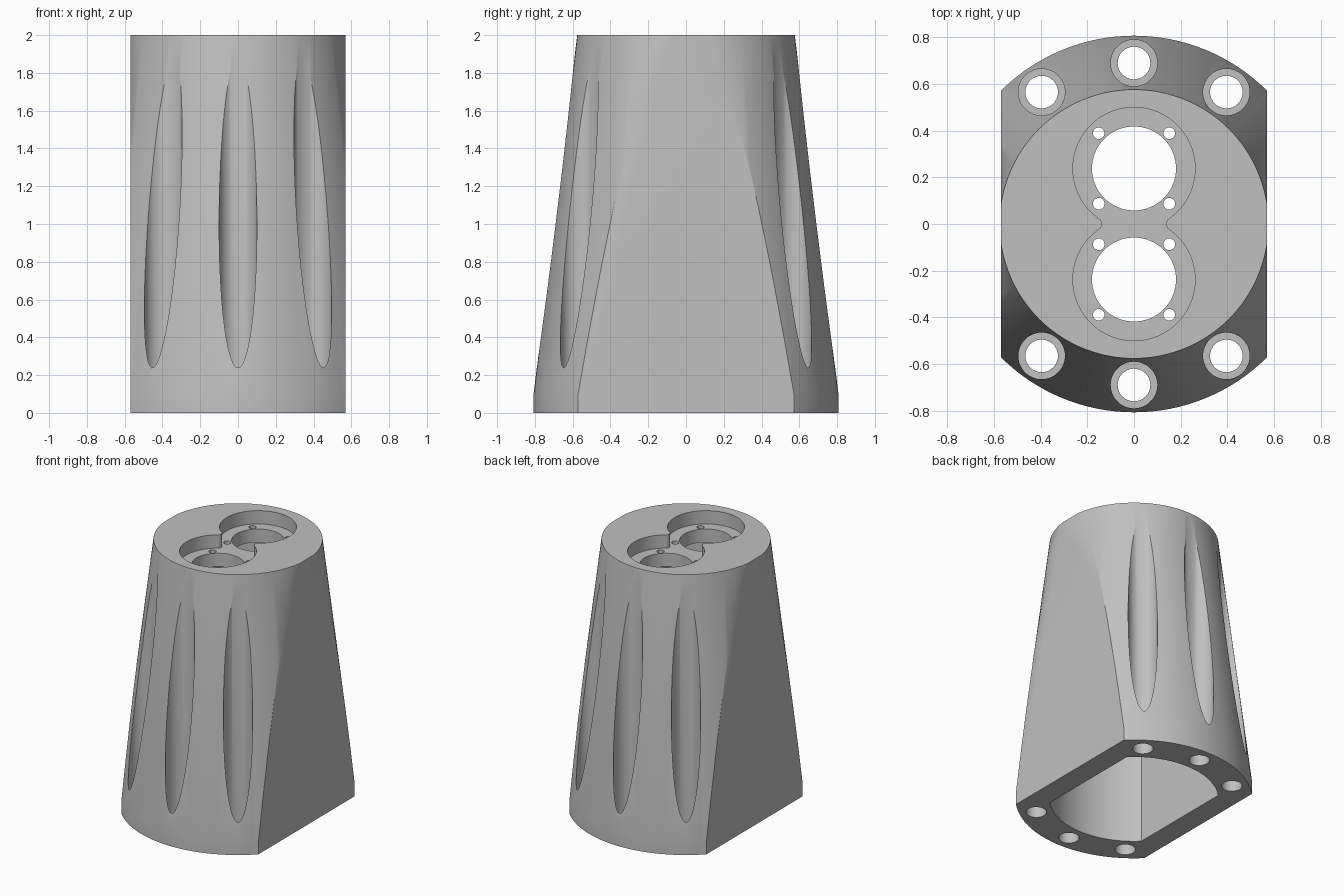
import bpy
import bmesh
from math import sin, cos, radians, atan2, degrees, pi

cube = bpy.data.objects.get("Cube")
if cube:
    bpy.data.objects.remove(cube, do_unlink=True)

BASE_R, TOP_R, HEIGHT = 0.807, 0.576, 2.0
FLAT_X = 0.57
BOLT_R = 0.69
PORT_Y = 0.238


def arc(cx, cy, r, start, end, steps):
    """Points along an arc, angles in degrees."""
    angles = [radians(start + (end - start) * i / steps) for i in range(steps + 1)]
    return [(cx + r * cos(a), cy + r * sin(a)) for a in angles]


def circle(cx, cy, r, steps):
    return arc(cx, cy, r, 0, 360, steps)[:-1]


def stack(name, layers):
    """Closed solid through equal-length outlines, given as (outline, z)."""
    bm = bmesh.new()
    rings = [[bm.verts.new((x, y, z)) for x, y in pts] for pts, z in layers]
    n = len(rings[0])
    for low, high in zip(rings, rings[1:]):
        for i in range(n):
            j = (i + 1) % n
            bm.faces.new((low[i], low[j], high[j], high[i]))
    bm.faces.new(list(reversed(rings[0])))
    bm.faces.new(rings[-1])
    bmesh.ops.recalc_face_normals(bm, faces=bm.faces)
    mesh = bpy.data.meshes.new(name)
    bm.to_mesh(mesh)
    bm.free()
    obj = bpy.data.objects.new(name, mesh)
    bpy.context.collection.objects.link(obj)
    return obj


def prism(name, outline, z0, z1):
    return stack(name, [(outline, z0), (outline, z1)])


def carve(target, cutter, operation='DIFFERENCE'):
    """Apply a boolean and discard the cutter."""
    cutter.hide_render = True
    mod = target.modifiers.new(cutter.name, 'BOOLEAN')
    mod.operation = operation
    mod.solver = 'EXACT'
    mod.object = cutter
    bpy.ops.object.select_all(action='DESELECT')
    bpy.context.view_layer.objects.active = target
    target.select_set(True)
    bpy.ops.object.modifier_apply(modifier=mod.name)
    bpy.data.objects.remove(cutter, do_unlink=True)


# Tapered housing with a short straight foot
housing = stack("housing", [
    (circle(0, 0, BASE_R, 128), 0),
    (circle(0, 0, BASE_R, 128), 0.1),
    (circle(0, 0, TOP_R, 128), HEIGHT),
])

# Two flat sides
slab = [(-FLAT_X, -1), (FLAT_X, -1), (FLAT_X, 1), (-FLAT_X, 1)]
carve(housing, prism("side_flats", slab, -1, 3), 'INTERSECT')

# Hollow inside, open at the bottom
cavity = arc(0, 0, 0.575, 45, 135, 48) + arc(0, 0, 0.575, 225, 315, 48)
carve(housing, prism("cavity", cavity, -0.2, 1.8))

# Bolt holes, whose tall clearance bores form the flutes
for side in (1, -1):
    for angle in (55, 90, 125):
        a = radians(angle * side)
        x, y = BOLT_R * cos(a), BOLT_R * sin(a)
        carve(housing, prism("flute", circle(x, y, 0.1, 48), 0.1, 2.2))
        carve(housing, prism("bolt_hole", circle(x, y, 0.07, 32), -0.2, 0.3))

# Figure-eight recess in the top, with a rounded neck
RECESS_R, NECK_R = 0.262, 0.028
reach = RECESS_R + NECK_R
neck_x = (reach ** 2 - PORT_Y ** 2) ** 0.5
t = degrees(atan2(PORT_Y, neck_x))
recess = (arc(0, PORT_Y, RECESS_R, -t, 180 + t, 72)
          + arc(-neck_x, 0, NECK_R, t, -t, 12)[1:-1]
          + arc(0, -PORT_Y, RECESS_R, 180 - t, 360 + t, 72)
          + arc(neck_x, 0, NECK_R, 180 + t, 180 - t, 12)[1:-1])
carve(housing, prism("recess", recess, HEIGHT - 0.1, 2.2))

# Two ports, each with four small screw holes
for y in (PORT_Y, -PORT_Y):
    carve(housing, prism("port", circle(0, y, 0.18, 64), 1.7, 2.2))
    for sx in (1, -1):
        for sy in (1, -1):
            hole = circle(sx * 0.151, y + sy * 0.151, 0.025, 20)
            carve(housing, prism("screw_hole", hole, 1.7, 2.2))

# Single grey finish
grey = bpy.data.materials.new("grey")
color = (0.53, 0.53, 0.53, 1)
grey.use_nodes = True
grey.diffuse_color = color
grey.node_tree.nodes["Principled BSDF"].inputs["Base Color"].default_value = color
housing.data.materials.clear()
housing.data.materials.append(grey)

bpy.ops.object.select_all(action='DESELECT')
housing.select_set(True)
bpy.context.view_layer.objects.active = housing
bpy.ops.object.shade_smooth_by_angle(angle=pi / 6)
